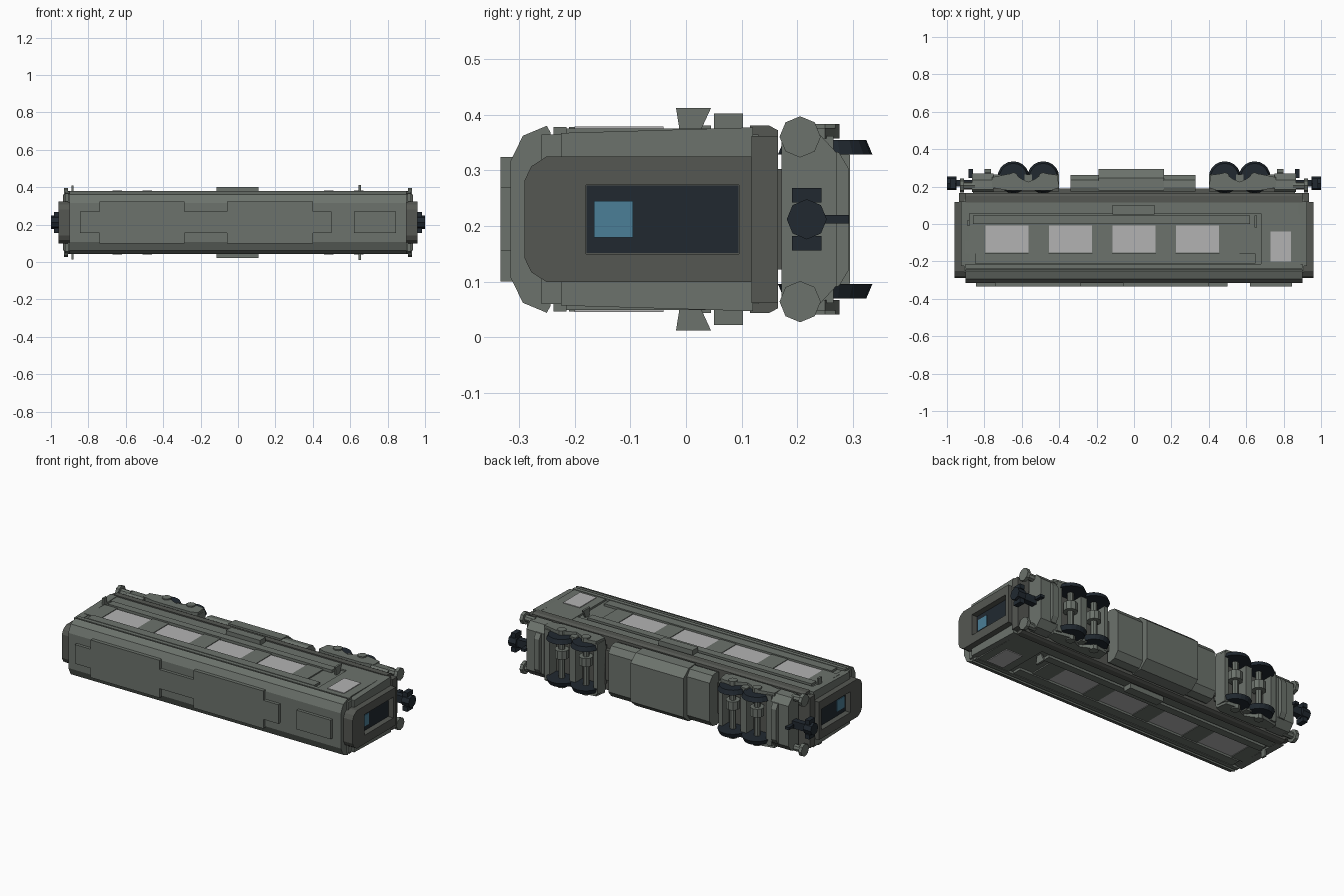
import bpy, bmesh, math
from mathutils import Matrix

if "Cube" in bpy.data.objects:
    bpy.data.objects.remove(bpy.data.objects["Cube"])

ZC = 0.212   # the carriage lies on its side: roof to -y, wheels to +y, width along z


def material(name, rgb):
    m = bpy.data.materials.new(name)
    m.diffuse_color = (*rgb, 1)
    m.use_nodes = True
    m.node_tree.nodes["Principled BSDF"].inputs["Base Color"].default_value = m.diffuse_color
    return m


PAINT = material("paint", (0.15, 0.17, 0.15))
SHADE = material("dark_paint", (0.09, 0.095, 0.085))
BLACK = material("black_metal", (0.015, 0.022, 0.03))
GLASS = material("pale_glass", (0.45, 0.45, 0.45))
BLUE = material("blue_glass", (0.07, 0.21, 0.31))


def finish(name, bm, mat):
    bmesh.ops.recalc_face_normals(bm, faces=bm.faces)
    me = bpy.data.meshes.new(name)
    bm.to_mesh(me)
    bm.free()
    me.materials.append(mat)
    ob = bpy.data.objects.new(name, me)
    ob.location.z = ZC
    bpy.context.collection.objects.link(ob)
    return ob


def prism(name, prof, lo, hi, axis='x', mat=PAINT):
    """Extrude (y, z) outline along x, or (x, y) outline along z."""
    bm = bmesh.new()
    pos = (lambda p, t: (t, p[0], p[1])) if axis == 'x' else (lambda p, t: (p[0], p[1], t))
    a = [bm.verts.new(pos(p, lo)) for p in prof]
    b = [bm.verts.new(pos(p, hi)) for p in prof]
    bm.faces.new(a)
    bm.faces.new(b)
    for i in range(len(prof)):
        j = (i + 1) % len(prof)
        bm.faces.new((a[i], a[j], b[j], b[i]))
    return finish(name, bm, mat)


def box(name, x0, x1, y0, y1, z0, z1, mat=PAINT):
    return prism(name, [(y0, z0), (y1, z0), (y1, z1), (y0, z1)], min(x0, x1), max(x0, x1), 'x', mat)


def sym(half):
    """Mirror a half outline (y, z>0) to a full outline."""
    return half + [(y, -z) for y, z in reversed(half)]


def disc(name, x, y, z, r1, r2, depth, sides, axis='z', mat=PAINT):
    bm = bmesh.new()
    rot = Matrix.Rotation(math.pi / 2, 4, 'Y') if axis == 'x' else Matrix.Identity(4)
    bmesh.ops.create_cone(bm, cap_ends=True, segments=sides, radius1=r1, radius2=r2,
                          depth=depth, matrix=Matrix.Translation((x, y, z)) @ rot)
    return finish(name, bm, mat)


# Body shell, sill and roof
prism("body", sym([(-0.26, 0.152), (0.13, 0.152)]), -0.91, 0.91)
prism("sill", sym([(0.115, 0.168), (0.15, 0.168), (0.165, 0.16)]), -0.90, 0.90, mat=SHADE)
prism("roof", sym([(-0.315, 0.105), (-0.293, 0.15), (-0.25, 0.168), (-0.243, 0.155)]), -0.90, 0.90)

# Gangway at each end: recessed doorway with a blue window
for s in (-1, 1):
    ends = sorted((s * 0.89, s * 0.96))
    gang = prism("gangway", sym([(-0.29, 0.07), (-0.278, 0.095), (-0.25, 0.113), (0.118, 0.113)]),
                 *ends, mat=SHADE)
    cut = box("gangway_cutter", s * 0.925, s * 1.0, -0.18, 0.095, -0.062, 0.062, BLACK)
    cut.hide_render = True
    mod = gang.modifiers.new("opening", 'BOOLEAN')
    mod.object, mod.solver = cut, 'EXACT'
    bpy.context.view_layer.objects.active = gang
    bpy.ops.object.modifier_apply(modifier=mod.name)
    bpy.data.objects.remove(cut)
    box("end_door", s * 0.92, s * 0.927, -0.179, 0.094, -0.061, 0.061, BLACK)
    box("end_door_window", s * 0.925, s * 0.931, -0.165, -0.095, -0.033, 0.033, BLUE)
    box("end_step", s * 0.90, s * 0.935, 0.118, 0.165, -0.15, 0.15, SHADE)
    for z in (-1, 1):      # corner pillars
        prism("corner_pillar", [(-0.225, z * 0.11), (0.12, z * 0.11), (0.12, z * 0.165), (-0.225, z * 0.155)],
              *sorted((s * 0.88, s * 0.925)))

# Both side walls
for s in (-1, 1):
    def side(name, x0, x1, y0, y1, top, mat=PAINT):
        box(name, x0, x1, y0, y1, s * 0.14, s * top, mat)
    side("cantrail", -0.90, 0.90, -0.238, -0.215, 0.166)
    side("upper_rail", -0.85, 0.65, -0.21, -0.157, 0.166)
    side("waist_rail", -0.86, 0.62, 0.0, 0.045, 0.168)
    side("lower_panel", -0.90, 0.68, 0.055, 0.115, 0.161)
    for i in range(4):
        x = -0.68 + i * 0.34
        side("side_window", x - 0.115, x + 0.115, -0.152, -0.008, 0.157, GLASS)
    for x in (-0.85, -0.51, -0.17, 0.17, 0.51):
        side("window_pillar", x - 0.053, x + 0.053, -0.157, 0.0, 0.159)
    side("side_door", 0.68, 0.89, -0.215, 0.115, 0.163)
    side("door_window", 0.73, 0.84, -0.20, -0.04, 0.167, GLASS)
    side("waist_box", -0.115, 0.11, 0.05, 0.102, 0.19)
    prism("waist_bracket", [(-0.01, s * 0.15), (0.022, s * 0.15), (0.045, s * 0.20), (-0.018, s * 0.20)],
          0.645, 0.657)
    box("marker_lamp", -0.891, -0.879, -0.01, 0.022, s * 0.15, s * 0.198)

# Roof equipment
for n, x0, x1, w in (("roof_vent", -0.845, -0.34, 0.057), ("roof_pod", -0.74, -0.285, 0.112),
                     ("roof_duct", -0.285, -0.06, 0.057), ("roof_pod", -0.06, 0.40, 0.112),
                     ("roof_vent", 0.40, 0.50, 0.057), ("roof_hatch", 0.62, 0.845, 0.057)):
    box(n, x0, x1, -0.333, -0.30, -w, w)

# Underframe and equipment case
box("underframe", -0.86, 0.86, 0.16, 0.19, -0.09, 0.09, SHADE)
case = sym([(0.175, 0.15), (0.195, 0.158), (0.235, 0.15), (0.262, 0.115)])
prism("equipment_case", case, -0.34, 0.33)
prism("case_cover", sym([(0.18, 0.162), (0.245, 0.158), (0.295, 0.115)]), -0.19, 0.16)

# Bogies, buffers and couplers
for s in (-1, 1):
    def X(*v):
        return [s * a for a in v]
    for z in (-1, 1):
        frame = [(0.40, 0.195), (0.44, 0.18), (0.68, 0.18), (0.76, 0.195), (0.76, 0.25), (0.70, 0.262),
                 (0.645, 0.272), (0.60, 0.24), (0.565, 0.225), (0.53, 0.24), (0.485, 0.272), (0.41, 0.262)]
        prism("bogie_side_frame", [(s * x, y) for x, y in frame], *sorted((z * 0.145, z * 0.164)), axis='z')
        for x in (0.485, 0.645):
            r = (0.085, 0.074) if z < 0 else (0.074, 0.085)
            disc("wheel", s * x, 0.25, z * 0.129, r[1], r[0], 0.026, 20, mat=BLACK)
            disc("axle_box", s * x, 0.25, z * 0.158, 0.026, 0.026, 0.026, 8)
        disc("buffer_stem", s * 0.885, 0.205, z * 0.148, 0.02, 0.02, 0.07, 8, 'x')
        disc("buffer_head", s * 0.92, 0.205, z * 0.148, 0.037, 0.037, 0.02, 8, 'x')
        box("coupler_jaw", *X(0.955, 0.985), 0.19, 0.243, z * 0.03, z * 0.056, BLACK)
    for x in (0.485, 0.645):
        disc("axle", s * x, 0.25, 0, 0.018, 0.018, 0.25, 8)
        disc("axle_gear", s * x, 0.25, 0.03, 0.04, 0.04, 0.05, 10)
    for x0, x1 in ((0.545, 0.585), (0.40, 0.425), (0.715, 0.75)):
        box("bogie_crossbeam", *X(x0, x1), 0.19, 0.265, -0.15, 0.15)
    box("bogie_deck", *X(0.40, 0.76), 0.175, 0.2, -0.115, 0.115, SHADE)
    # Chamfered headstock with a sloping apron towards the rails
    prism("headstock", sym([(0.172, 0.15), (0.185, 0.164), (0.235, 0.158), (0.27, 0.12)]),
          *sorted(X(0.75, 0.865)))
    prism("rail_guard", sym([(0.25, 0.125), (0.275, 0.12), (0.293, 0.09)]), *sorted(X(0.765, 0.80)))
    box("coupler_shank", *X(0.86, 0.96), 0.2, 0.235, -0.022, 0.022, BLACK)
    disc("coupler_head", s * 0.975, 0.217, 0, 0.036, 0.036, 0.05, 8, 'x', BLACK)
    box("coupler_hose", *X(0.86, 0.885), 0.245, 0.293, -0.008, 0.008, BLACK)
